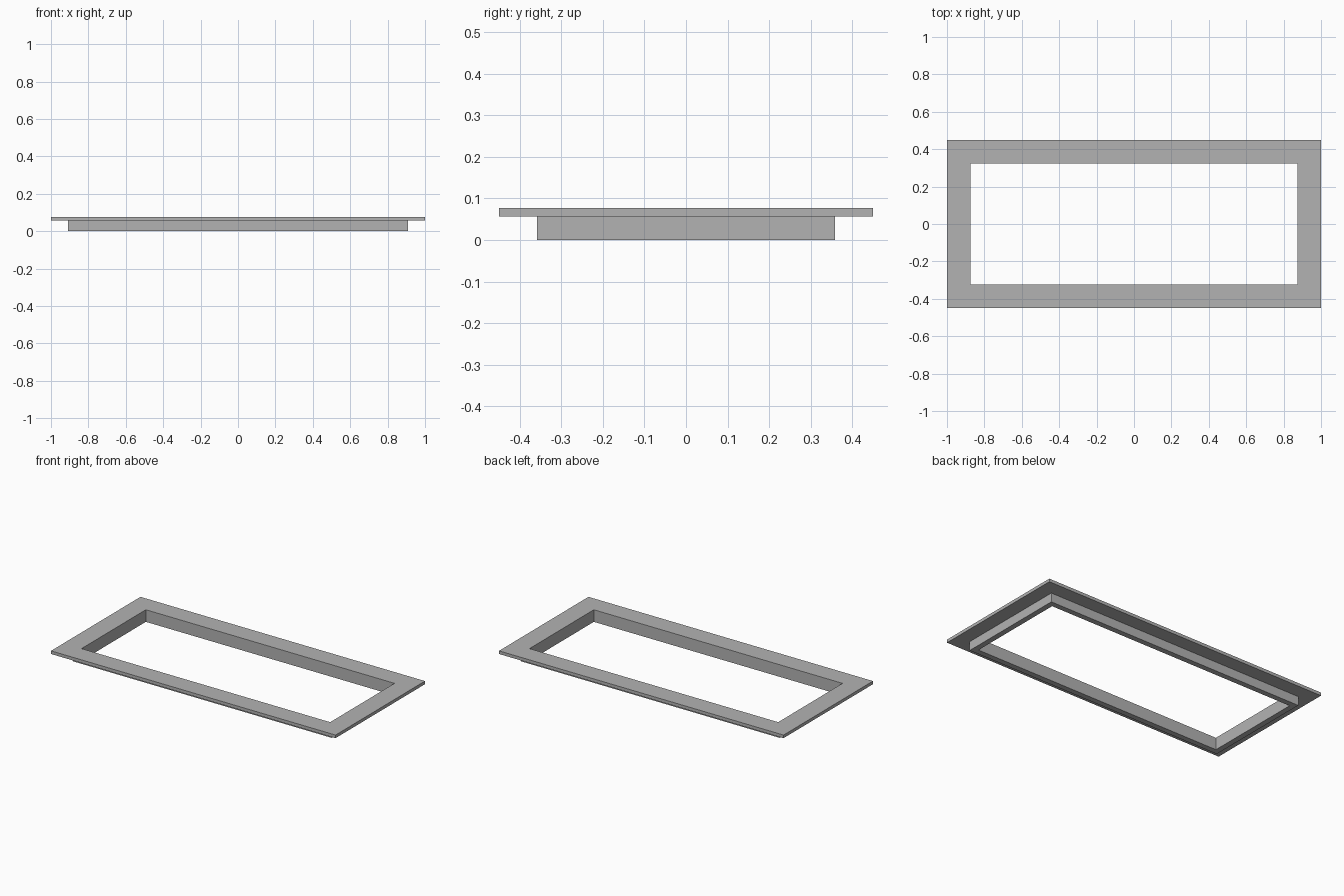
import bpy
import bmesh

cube = bpy.data.objects.get("Cube")
if cube:
    bpy.data.objects.remove(cube, do_unlink=True)

grey = bpy.data.materials.new("plain grey")
grey.use_nodes = True
colour = (0.45, 0.45, 0.45, 1)
grey.diffuse_color = colour
grey.node_tree.nodes["Principled BSDF"].inputs["Base Color"].default_value = colour

# Opening size, and an L-shaped section as (distance out from opening, height)
HALF_X, HALF_Y = 0.874, 0.323
WALL, FLANGE = 0.035, 0.126
LEDGE, TOP = 0.057, 0.077
section = [(0, 0), (WALL, 0), (WALL, LEDGE), (FLANGE, LEDGE), (FLANGE, TOP), (0, TOP)]
corners = [(-1, -1), (1, -1), (1, 1), (-1, 1)]

# Frame: the section carried round the four mitred corners
bm = bmesh.new()
rings = [[bm.verts.new((sx * (HALF_X + out), sy * (HALF_Y + out), z))
          for out, z in section] for sx, sy in corners]
for i, ring in enumerate(rings):
    following = rings[(i + 1) % len(rings)]
    for j in range(len(section)):
        k = (j + 1) % len(section)
        bm.faces.new((ring[j], following[j], following[k], ring[k]))
bmesh.ops.recalc_face_normals(bm, faces=bm.faces)

mesh = bpy.data.meshes.new("flanged_frame")
bm.to_mesh(mesh)
bm.free()
mesh.materials.append(grey)
frame = bpy.data.objects.new("flanged_frame", mesh)
bpy.context.collection.objects.link(frame)
